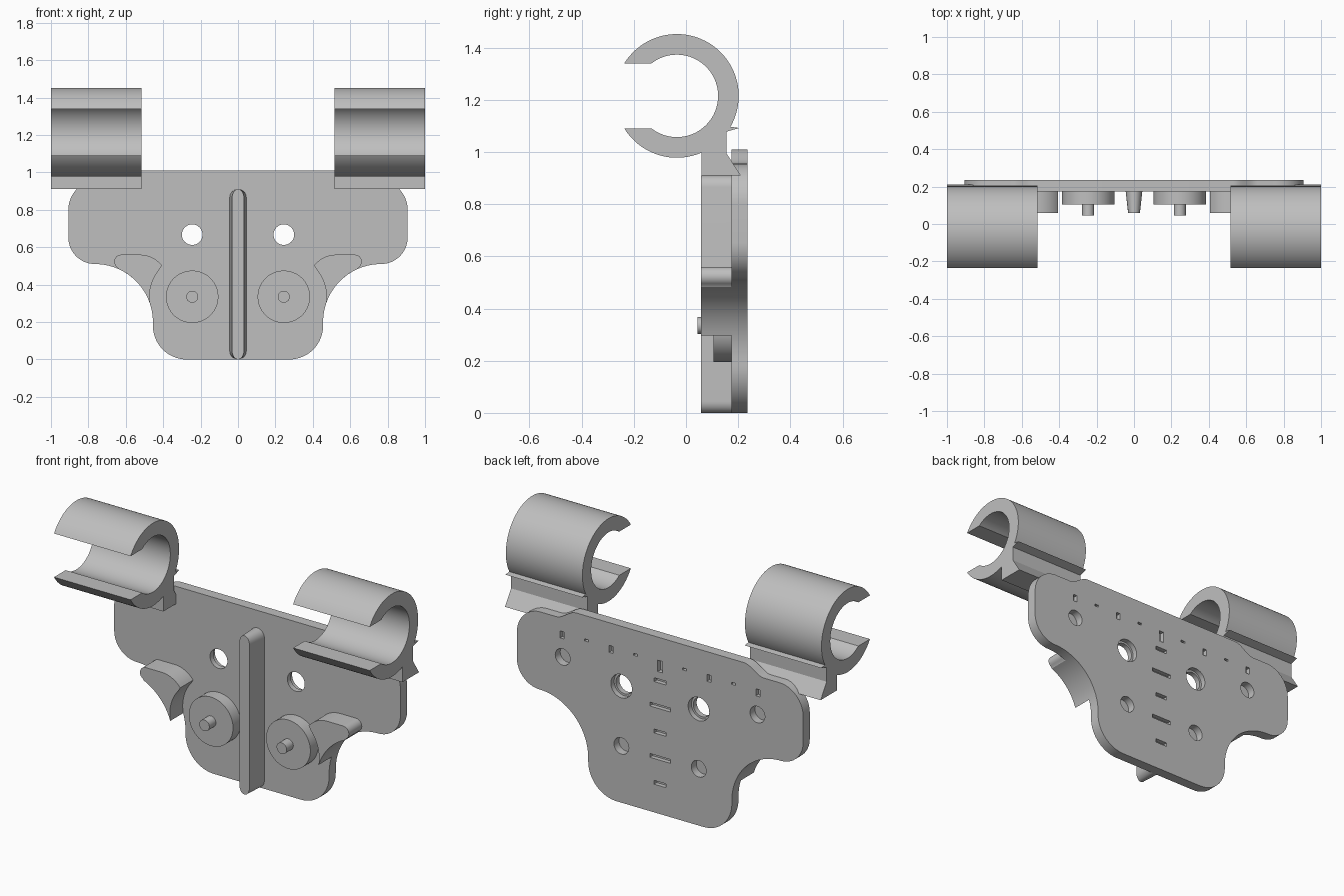
import bpy
import bmesh
from math import cos, sin, radians, asin, degrees, pi

if "Cube" in bpy.data.objects:
    bpy.data.objects.remove(bpy.data.objects["Cube"], do_unlink=True)

grey = bpy.data.materials.new("plain grey")
grey.use_nodes = True
COLOUR = (0.52, 0.52, 0.52, 1)
grey.diffuse_color = COLOUR
grey.node_tree.nodes["Principled BSDF"].inputs["Base Color"].default_value = COLOUR


def arc(cx, cz, rx, a0, a1, n=16, rz=None):
    """Points on an arc, angles in degrees."""
    rz = rz or rx
    angles = [radians(a0 + (a1 - a0) * i / n) for i in range(n + 1)]
    return [(cx + rx * cos(a), cz + rz * sin(a)) for a in angles]


def circle(cx, cz, r, n=48):
    return arc(cx, cz, r, 0, 360, n)[:-1]


def rect(cx, cz, w, h):
    return [(cx + i * w / 2, cz + j * h / 2) for i, j in ((-1, -1), (1, -1), (1, 1), (-1, 1))]


def flip(points, s):
    return [(s * x, z) for x, z in points]


def add_prism(bm, outline, lo, hi, axis="Y", end=None):
    """Extrude an outline along an axis; end is an optional second outline."""
    def place(points, d):
        return [bm.verts.new((p, d, q) if axis == "Y" else (d, p, q)) for p, q in points]
    a, b = place(outline, lo), place(end or outline, hi)
    bm.faces.new(a)
    bm.faces.new(b[::-1])
    for i in range(len(a)):
        j = (i + 1) % len(a)
        bm.faces.new((a[j], a[i], b[i], b[j]))


def make(name, prisms):
    bm = bmesh.new()
    for args in prisms:
        add_prism(bm, *args)
    bmesh.ops.recalc_face_normals(bm, faces=bm.faces)
    mesh = bpy.data.meshes.new(name)
    bm.to_mesh(mesh)
    bm.free()
    ob = bpy.data.objects.new(name, mesh)
    bpy.context.collection.objects.link(ob)
    mesh.materials.append(grey)
    return ob


def select(ob):
    bpy.ops.object.select_all(action="DESELECT")
    ob.select_set(True)
    bpy.context.view_layer.objects.active = ob


def smooth(ob):
    select(ob)
    bpy.ops.object.shade_smooth_by_angle(angle=radians(30))


def cut(ob, prisms):
    cutter = make("cutter", prisms)
    cutter.hide_render = True
    mod = ob.modifiers.new("cut", "BOOLEAN")
    mod.operation = "DIFFERENCE"
    mod.solver = "EXACT"
    mod.object = cutter
    select(ob)
    bpy.ops.object.modifier_apply(modifier=mod.name)
    bpy.data.objects.remove(cutter, do_unlink=True)


FRONT, BACK = 0.175, 0.235
RIDGE = 0.058
BOSS = (0.245, 0.335)
SCOOP = (0.765, 0.20, 0.31)

# Back plate: half outline from bottom to top, then mirrored
shoulder = [(0.66 - 0.13 * t, 0.955 + 0.055 * (1 - cos(pi * t)) / 2)
            for t in (i / 10 for i in range(11))]
half = (arc(0.275, 0.18, 0.18, -90, 0)
        + arc(*SCOOP, 180, 90, 24)
        + arc(0.765, 0.652, 0.142, -90, 0)
        + arc(0.757, 0.80, 0.15, 0, 90, 16, 0.155)
        + shoulder)
plate = make("back_plate", [(half + flip(half, -1)[::-1], FRONT, BACK)])

# Through holes, then counterbores, blind holes and slots in the back
cut(plate, [(circle(s * 0.245, 0.667, 0.055), 0.1, 0.3) for s in (-1, 1)])
recesses = []
for s in (-1, 1):
    recesses += [
        (circle(s * 0.245, 0.667, 0.067), 0.205, 0.3),
        (circle(s * BOSS[0], 0.325, 0.047), 0.19, 0.3),
        (circle(s * 0.617, 0.735, 0.047), 0.19, 0.3)]
    for x in (0.31, 0.62):
        recesses.append((rect(s * x, 0.86, 0.026, 0.04), 0.21, 0.3))
        recesses.append((rect(s * (x - 0.155), 0.87, 0.026, 0.012), 0.21, 0.3))
recesses.append((rect(0, 0.845, 0.03, 0.065), 0.21, 0.3))
for i in range(5):
    recesses.append((rect(0, 0.76 - 0.147 * i, 0.13 if i % 2 else 0.075, 0.022), 0.21, 0.3))
cut(plate, recesses)
smooth(plate)

# Tapered centre rib
W = 0.045
rib = arc(0, W, W, 180, 360) + arc(0, 0.91 - W, W, 0, 180)
smooth(make("centre_rib", [([(x * 0.7, z) for x, z in rib], RIDGE, FRONT + 0.005, "Y", rib)]))

# Clip profile: open ring, thin lip, neck and wedge foot
CY, CZ, RO, RI, GAP = -0.035, 1.215, 0.237, 0.158, 0.125
ao = 180 - degrees(asin(GAP / RO))
ai = 180 - degrees(asin(GAP / RI))
clip = (arc(CY, CZ, RO, ao, -30, 48)
        + [(0.205, 1.092), (0.155, 1.078), (0.155, 0.995), (0.21, 0.91), (0.06, 0.91)]
        + arc(CY, CZ, RO, -66.4, -ao, 24)
        + arc(CY, CZ, RI, -ai, ai, 64))

# Hook outline: rounded end, swept top, hollow round the boss, plate edge
hook = (arc(0.625, 0.523, 0.037, -60, 90, 10)
        + arc(0.525, 0.41, 0.15, 90, 142, 10)
        + arc(*BOSS, 0.228, 40, -8, 16)
        + arc(*SCOOP, 162, 114, 16))

for s, side in ((-1, "right"), (1, "left")):
    smooth(make(side + "_clip", [(clip, s * 0.515, s * 1.0, "X")]))
    smooth(make(side + "_hook", [(flip(hook, s), RIDGE, FRONT + 0.005)]))
    smooth(make(side + "_boss", [(circle(s * BOSS[0], BOSS[1], 0.14, 64), 0.105, FRONT + 0.005)]))
    smooth(make(side + "_pin", [(circle(s * BOSS[0], BOSS[1], 0.032, 32), 0.045, 0.11)]))
